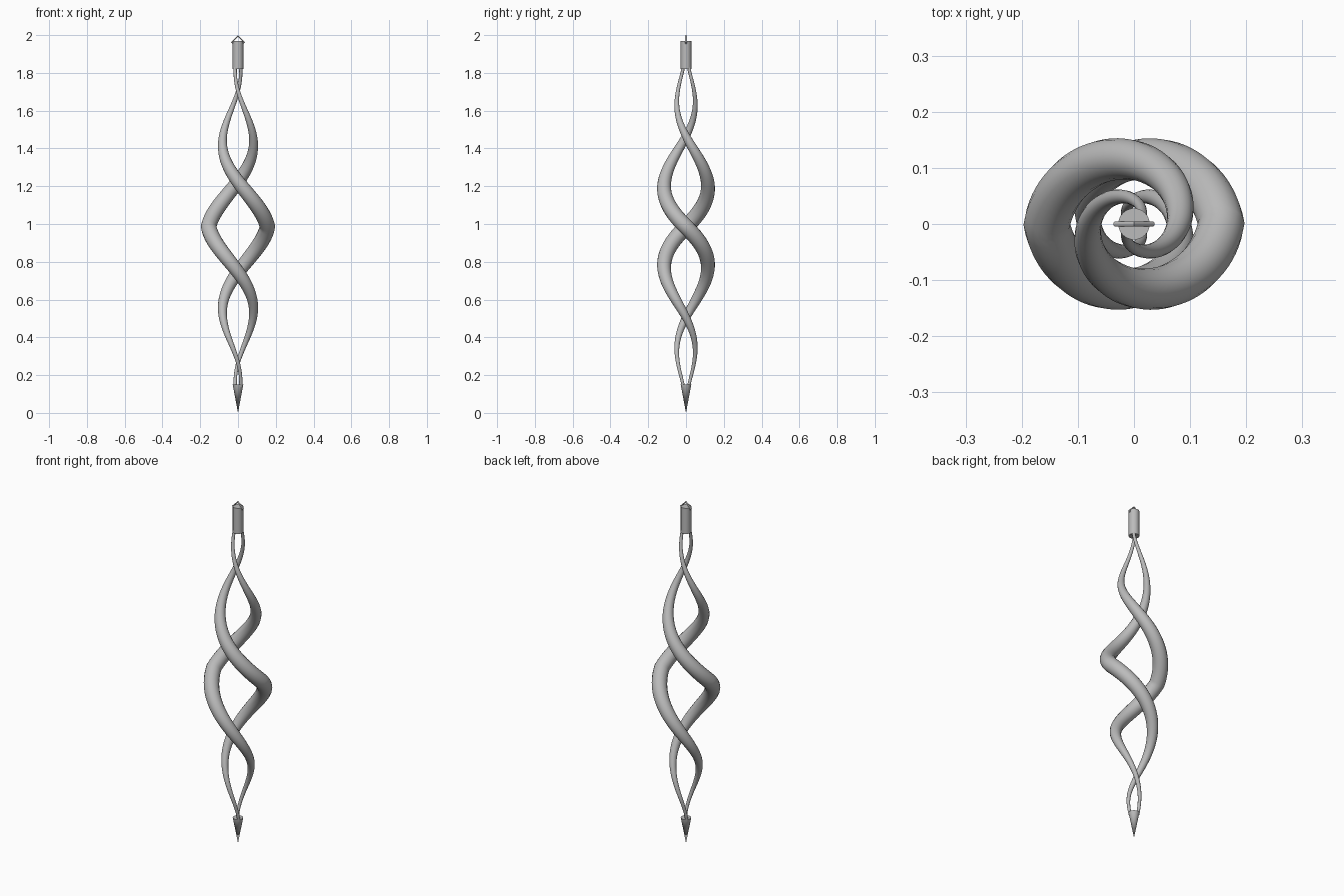
import bpy, math

if "Cube" in bpy.data.objects:
    bpy.data.objects.remove(bpy.data.objects["Cube"])

grey = bpy.data.materials.new("iron grey")
grey.diffuse_color = (0.5, 0.5, 0.5, 1)
grey.use_nodes = True
grey.node_tree.nodes["Principled BSDF"].inputs["Base Color"].default_value = grey.diffuse_color

MID, HALF = 0.985, 0.845   # middle height and half length of the twist
QUARTER = 0.24             # height of a quarter turn


def finish(name):
    ob = bpy.context.object
    ob.name = name
    ob.data.materials.clear()
    ob.data.materials.append(grey)
    bpy.ops.object.shade_smooth_by_angle(angle=math.radians(35))
    return ob


def strand(name, phase):
    # Tapered tube on a left-handed spiral, widest at the middle
    cu = bpy.data.curves.new(name, 'CURVE')
    cu.dimensions = '3D'
    cu.bevel_depth = 1.0
    cu.bevel_resolution = 6
    cu.use_fill_caps = True
    n = 140
    sp = cu.splines.new('POLY')
    sp.points.add(n)
    for i, p in enumerate(sp.points):
        t = HALF * (2 * i / n - 1)
        u = abs(t)
        tube = 0.025 + 0.0165 * math.cos(math.pi * u / HALF)
        r = 0.197 - 0.2 * u - tube
        a = phase - t / QUARTER * math.pi / 2
        p.co = (r * math.cos(a), r * math.sin(a), MID + t, 1)
        p.radius = tube
    ob = bpy.data.objects.new(name, cu)
    bpy.context.collection.objects.link(ob)
    bpy.ops.object.select_all(action='DESELECT')
    bpy.context.view_layer.objects.active = ob
    ob.select_set(True)
    bpy.ops.object.convert(target='MESH')
    finish(name)


strand("right_strand", 0)
strand("left_strand", math.pi)

# Collar that joins the strands at the top
bpy.ops.mesh.primitive_cylinder_add(vertices=24, radius=0.028, depth=0.15,
                                    location=(0, 0, 1.895))
finish("top_collar")

# Pointed tip at the bottom
bpy.ops.mesh.primitive_cone_add(vertices=24, radius1=0.028, radius2=0, depth=0.15,
                                location=(0, 0, 0.075), rotation=(math.pi, 0, 0))
finish("bottom_tip")

# Four-sided hanging ring, upright in the xz plane
bpy.ops.mesh.primitive_torus_add(major_segments=4, minor_segments=10,
                                 major_radius=0.032, minor_radius=0.005,
                                 location=(0, 0, 1.963), rotation=(math.pi / 2, 0, 0))
finish("hanging_ring")
